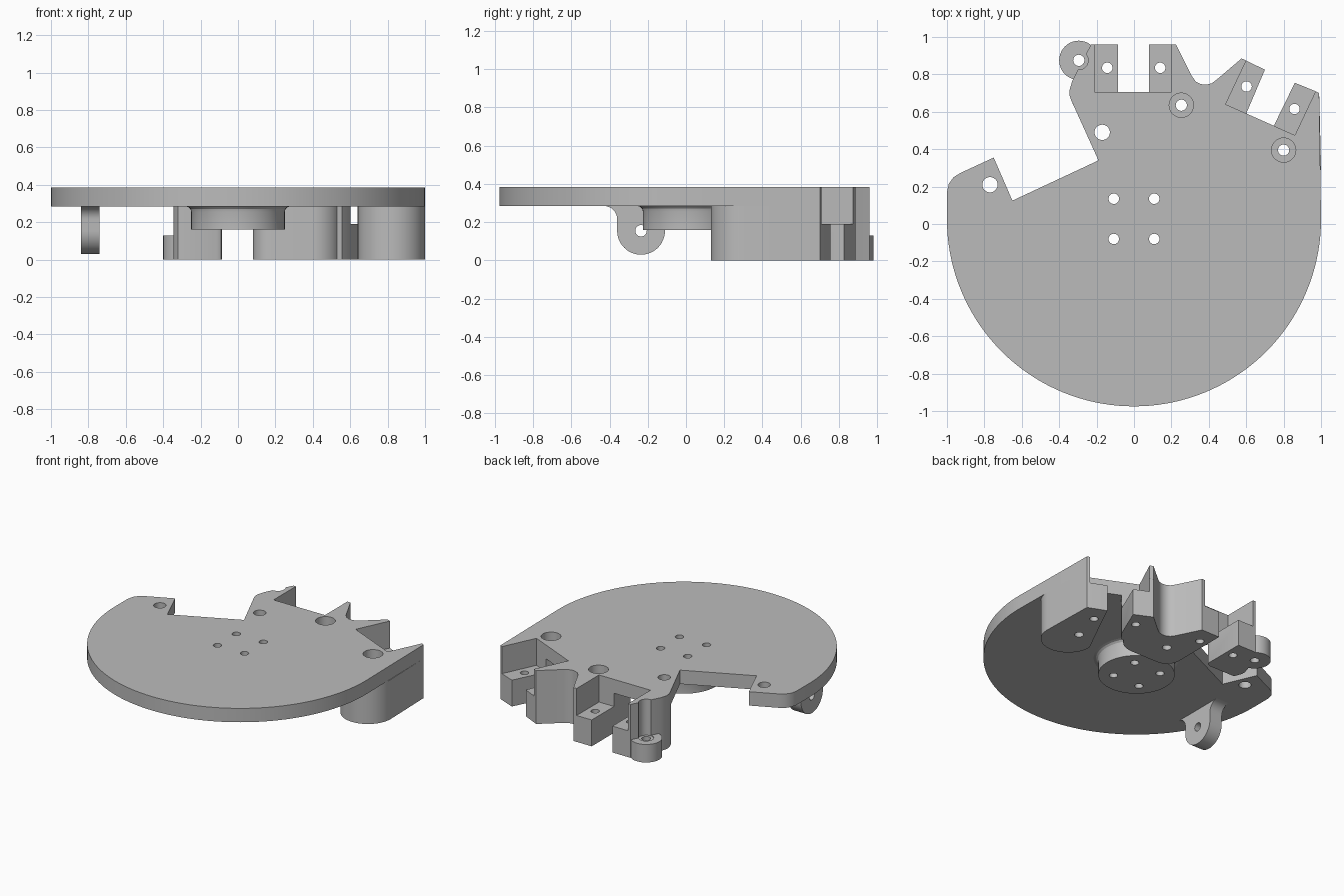
import bpy, bmesh, math
from math import cos, sin, pi, radians

if "Cube" in bpy.data.objects:
    bpy.data.objects.remove(bpy.data.objects["Cube"])

grey = bpy.data.materials.new("plain_grey")
grey.diffuse_color = (0.5, 0.5, 0.5, 1)
grey.use_nodes = True
grey.node_tree.nodes["Principled BSDF"].inputs["Base Color"].default_value = grey.diffuse_color
PLATE_LOW, PLATE_TOP, TAB_TOP = 0.285, 0.385, 0.19


def arc(cx, cy, r, a0, a1, n):
    """Points on an arc, angles in degrees."""
    return [(cx + r * cos(radians(a0 + (a1 - a0) * i / n)),
             cy + r * sin(radians(a0 + (a1 - a0) * i / n))) for i in range(n + 1)]


def prism(name, pts, lo, hi, along_x=False):
    """Extrude an outline along z, or along x when the outline lies in yz."""
    place = (lambda p, h: (h, p[0], p[1])) if along_x else (lambda p, h: (p[0], p[1], h))
    bm = bmesh.new()
    low = [bm.verts.new(place(p, lo)) for p in pts]
    high = [bm.verts.new(place(p, hi)) for p in pts]
    bm.faces.new(low)
    bm.faces.new(high)
    for i in range(len(pts)):
        j = (i + 1) % len(pts)
        bm.faces.new((low[i], low[j], high[j], high[i]))
    bmesh.ops.recalc_face_normals(bm, faces=bm.faces)
    me = bpy.data.meshes.new(name)
    bm.to_mesh(me)
    bm.free()
    ob = bpy.data.objects.new(name, me)
    bpy.context.collection.objects.link(ob)
    me.materials.append(grey)
    return ob


def disc(name, x, y, r, lo, hi, n=32):
    return prism(name, arc(x, y, r, 0, 360 * (n - 1) / n, n - 1), lo, hi)


# Shared edges of the plate and the blocks beneath it
left_edge = [(-0.335, 0.66), (-0.345, 0.69), (-0.345, 0.715), (-0.33, 0.765), (-0.23, 0.96)]
valley = [(0.225, 0.96), (0.31, 0.79), (0.33, 0.762), (0.355, 0.748), (0.385, 0.745),
          (0.415, 0.752), (0.44, 0.77), (0.575, 0.885)]

# Round plate
plate = prism("plate", arc(0, 0.025, 1.0, 180, 360, 72)
              + [(0.99, 0.70), (0.97, 0.71)] + valley[::-1] + left_edge[::-1]
              + [(-0.19, 0.34), (-0.65, 0.125), (-0.75, 0.355), (-0.93, 0.272),
                 (-0.965, 0.25), (-0.99, 0.215), (-1.0, 0.17)], PLATE_LOW, PLATE_TOP)

# Blocks under the rear of the plate
left_block = prism("left_block", [(-0.322, 0.63)] + left_edge
                   + [(-0.085, 0.96), (-0.085, 0.66), (-0.092, 0.642), (-0.115, 0.63)],
                   0, PLATE_LOW)
middle_block = prism("middle_block", valley
                     + [(0.70, 0.825), (0.60, 0.59), (0.555, 0.53)]
                     + arc(0.40, 0.60, 0.15, -30, -90, 8)
                     + arc(0.18, 0.55, 0.10, -90, -180, 10) + [(0.08, 0.96)], 0, PLATE_LOW)
right_block = prism("right_block", arc(0.82, 0.31, 0.18, 180, 360, 28)
                    + [(0.99, 0.70), (0.97, 0.71), (0.86, 0.755), (0.75, 0.53)], 0, PLATE_LOW)

# Low round boss at the rear left
boss = disc("screw_boss", -0.295, 0.875, 0.105, 0, 0.13, 40)

# Central hub, flaring into the plate
bm = bmesh.new()
profile = [(0.25, 0.16)] + [(0.28 + 0.03 * cos(a), 0.255 + 0.03 * sin(a))
                            for a in (pi, pi * 0.83, pi * 0.67, pi * 0.5)]
rings = [[bm.verts.new((r * cos(2 * pi * i / 56), 0.025 + r * sin(2 * pi * i / 56), z))
          for i in range(56)] for r, z in profile]
for a, b in zip(rings, rings[1:]):
    for i in range(56):
        j = (i + 1) % 56
        bm.faces.new((a[i], a[j], b[j], b[i]))
bm.faces.new(rings[0])
bm.faces.new(rings[-1])
bmesh.ops.recalc_face_normals(bm, faces=bm.faces)
me = bpy.data.meshes.new("hub")
bm.to_mesh(me)
bm.free()
me.materials.append(grey)
hub = bpy.data.objects.new("hub", me)
bpy.context.collection.objects.link(hub)

# Hanging pivot ear with flared root
ear = prism("pivot_ear", arc(-0.235, 0.155, 0.125, 180, 360, 24)
            + arc(-0.04, 0.215, 0.07, 180, 90, 8)
            + arc(-0.43, 0.215, 0.07, 90, 0, 8), -0.84, -0.74, True)

# Cutters: tab pockets, screw holes, counterbores
cutters = [prism("rear_pocket", [(-0.21, 0.705), (0.20, 0.705), (0.20, 1.2), (-0.21, 1.2)],
                 TAB_TOP, 0.5),
           prism("side_pocket", [(0.49, 0.64), (0.86, 0.475), (1.03, 0.835), (0.66, 1.0)],
                 TAB_TOP, 0.5),
           prism("ear_hole", arc(-0.235, 0.155, 0.03, 0, 345, 23), -0.9, -0.7, True)]
small = [(x, y) for x in (-0.108, 0.108) for y in (-0.08, 0.135)]
small += [(-0.143, 0.835), (0.14, 0.835), (0.602, 0.735), (0.858, 0.615)]
bored = [(0.253, 0.635, 0.065), (0.80, 0.395, 0.065), (-0.295, 0.875, 0.05)]
for x, y in small:
    cutters.append(disc("hole", x, y, 0.028, -0.1, 0.6, 24))
for x, y in ((-0.17, 0.49), (-0.77, 0.21)):
    cutters.append(disc("hole", x, y, 0.041, -0.1, 0.6))
for x, y, r in bored:
    cutters.append(disc("hole", x, y, 0.03, -0.1, 0.2, 24))
    cutters.append(disc("counterbore", x, y, r, 0.125, 0.6))


def bounds(ob):
    cs = [v.co for v in ob.data.vertices]
    return [(min(c[k] for c in cs), max(c[k] for c in cs)) for k in range(3)]


# Cut every part with the cutters that reach it, then smooth the curved sides
for part in (plate, left_block, middle_block, right_block, boss, hub, ear):
    bpy.ops.object.select_all(action='DESELECT')
    bpy.context.view_layer.objects.active = part
    part.select_set(True)
    for cut in cutters:
        if all(a[0] < b[1] and b[0] < a[1] for a, b in zip(bounds(part), bounds(cut))):
            mod = part.modifiers.new("cut", 'BOOLEAN')
            mod.operation = 'DIFFERENCE'
            mod.solver = 'EXACT'
            mod.object = cut
            bpy.ops.object.modifier_apply(modifier=mod.name)
    bpy.ops.object.shade_smooth_by_angle(angle=radians(28))

for cut in cutters:
    bpy.data.objects.remove(cut)
